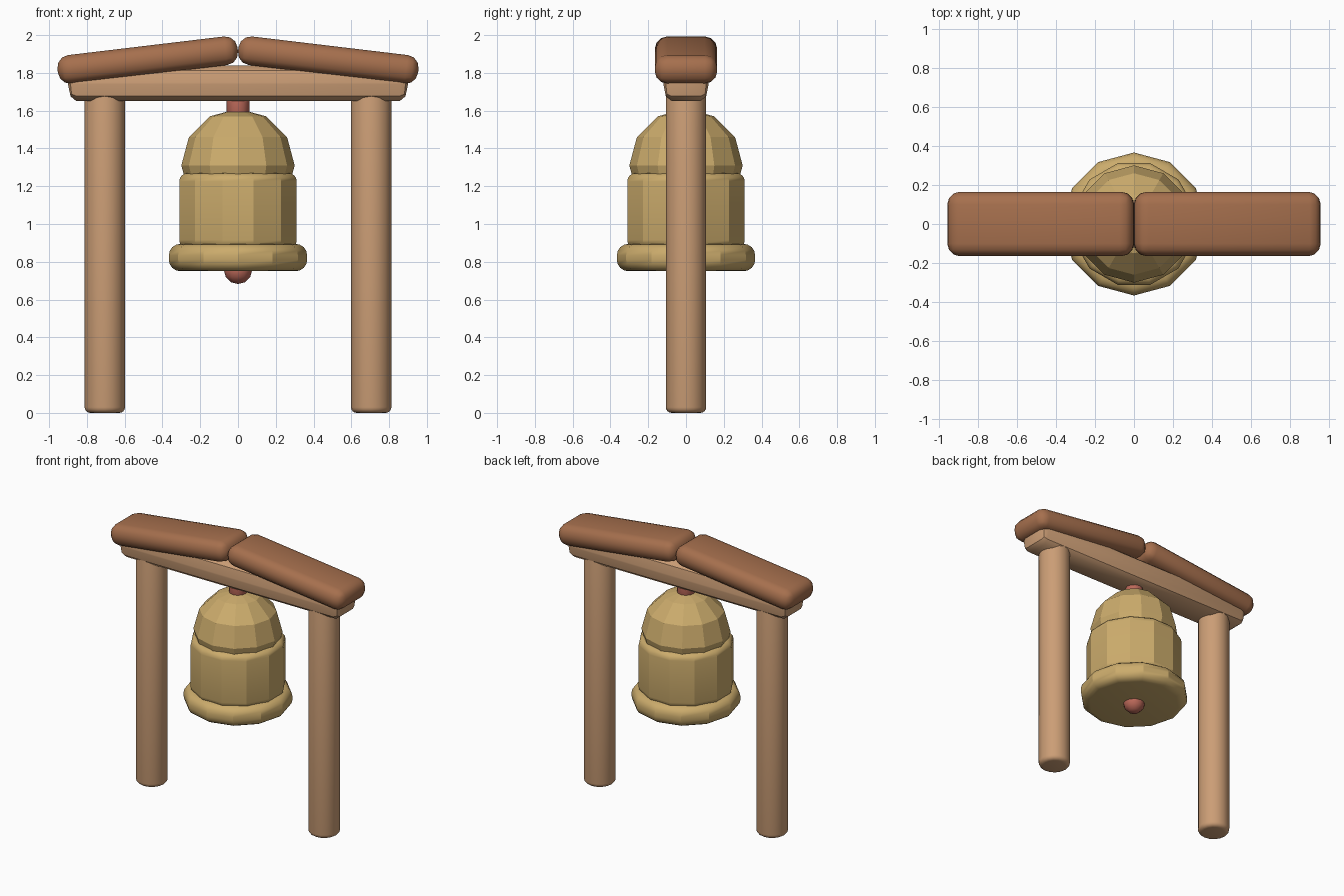
import bpy, bmesh
from math import radians, pi
from mathutils import Matrix

if "Cube" in bpy.data.objects:
    bpy.data.objects.remove(bpy.data.objects["Cube"])


def material(name, rgb):
    m = bpy.data.materials.new(name)
    m.diffuse_color = (*rgb, 1)
    m.use_nodes = True
    m.node_tree.nodes["Principled BSDF"].inputs["Base Color"].default_value = m.diffuse_color
    return m


WOOD = material("light_wood", (0.60, 0.34, 0.18))
ROOF = material("dark_wood", (0.38, 0.16, 0.075))
BRASS = material("brass", (0.60, 0.41, 0.15))
RED = material("red_metal", (0.50, 0.14, 0.10))


def finish(bm, name, mat, bevel=0, segs=3, limit=60, smooth=29):
    me = bpy.data.meshes.new(name)
    bm.to_mesh(me)
    bm.free()
    ob = bpy.data.objects.new(name, me)
    bpy.context.collection.objects.link(ob)
    me.materials.append(mat)
    bpy.ops.object.select_all(action='DESELECT')
    bpy.context.view_layer.objects.active = ob
    ob.select_set(True)
    if bevel:
        mod = ob.modifiers.new("round", 'BEVEL')
        mod.width, mod.segments = bevel, segs
        mod.limit_method, mod.angle_limit = 'ANGLE', radians(limit)
        bpy.ops.object.modifier_apply(modifier="round")
    if smooth:
        bpy.ops.object.shade_smooth_by_angle(angle=radians(smooth))
    return ob


def cylinder(name, mat, r, z0, z1, sides, x=0, turn=0, bevel=0.03, segs=4):
    bm = bmesh.new()
    bmesh.ops.create_cone(bm, cap_ends=True, segments=sides, radius1=r, radius2=r, depth=z1 - z0,
                          matrix=Matrix.Translation((x, 0, (z0 + z1) / 2)) @ Matrix.Rotation(turn, 4, 'Z'))
    return finish(bm, name, mat, bevel, segs)


def box(name, mat, size, bevel, segs):
    bm = bmesh.new()
    bmesh.ops.create_cube(bm, size=1)
    bmesh.ops.scale(bm, vec=size, verts=bm.verts)
    return finish(bm, name, mat, bevel, segs, smooth=35)


def ball(name, mat, r, z, seg, rings, smooth):
    bm = bmesh.new()
    bmesh.ops.create_uvsphere(bm, u_segments=seg, v_segments=rings, radius=r,
                              matrix=Matrix.Translation((0, 0, z)))
    return finish(bm, name, mat, smooth=smooth)


# Posts and sloping roof boards, mirrored left and right
for side, s in (("left", -1), ("right", 1)):
    cylinder(side + "_post", WOOD, 0.107, 0, 1.72, 16, x=s * 0.705)
    board = box(side + "_roof_board", ROOF, (0.96, 0.33, 0.152), 0.065, 3)
    board.data.transform(Matrix.Translation((s * 0.478, 0, 1.868)) @ Matrix.Rotation(s * radians(6.8), 4, 'Y'))

# Cross beam: bevelled, then stretched upward so a crease runs along its middle
beam = box("cross_beam", WOOD, (1.8, 0.24, 0.095), 0.045, 2)
beam.data.transform(Matrix.Translation((0, 0, 1.745)) @ Matrix.Diagonal((1, 1, 2, 1)))

# Bell: faceted dome, waist and rim
ball("bell_dome", BRASS, 0.30, 1.31, 12, 6, 0)
cylinder("bell_waist", BRASS, 0.322, 0.87, 1.27, 12, turn=pi / 12, bevel=0.045)
cylinder("bell_rim", BRASS, 0.366, 0.75, 0.895, 12, bevel=0.06)

# Hanger and clapper
cylinder("bell_hanger", RED, 0.06, 1.57, 1.70, 12, bevel=0.01, segs=2)
ball("clapper", RED, 0.075, 0.757, 12, 6, 40)
